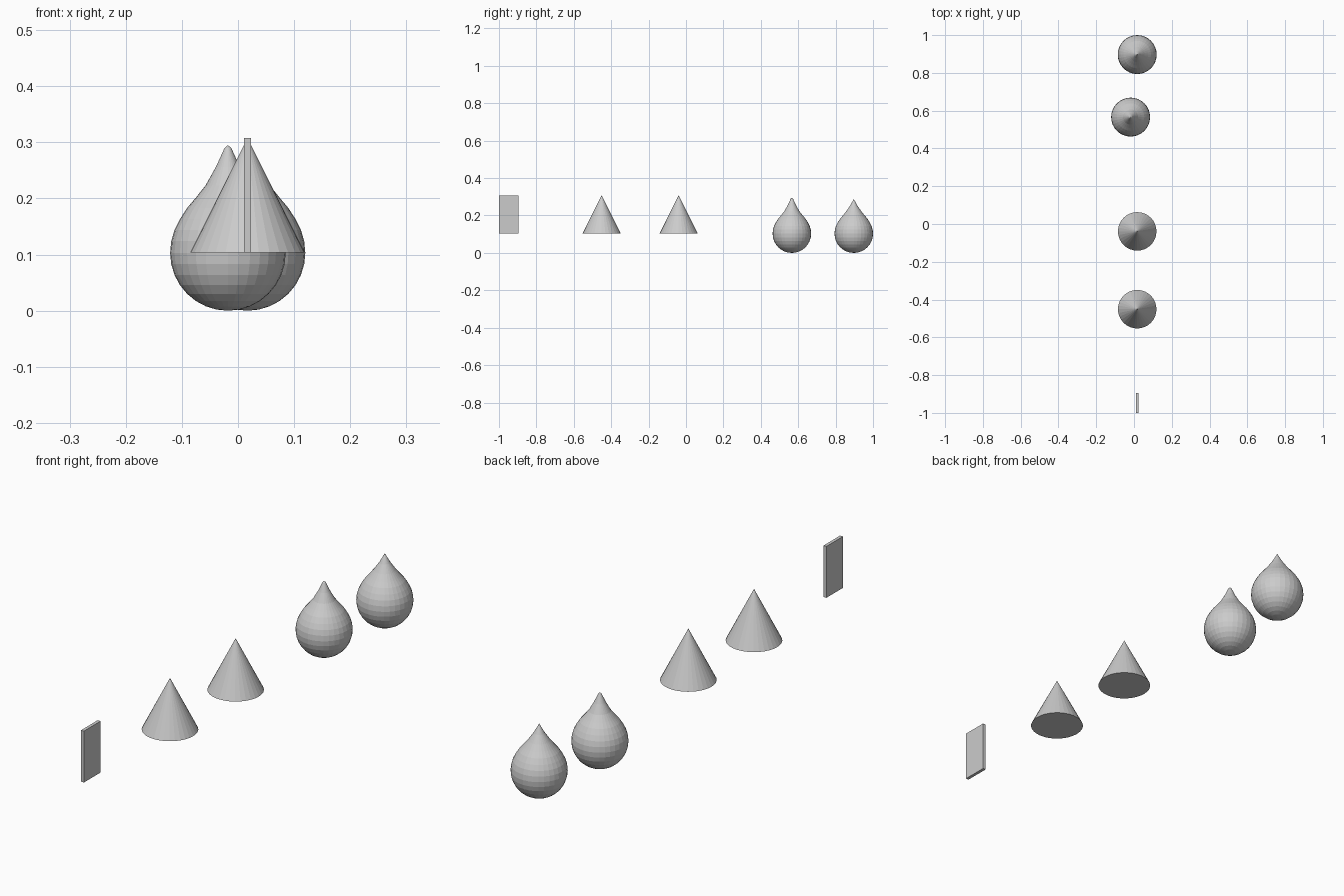
import bpy, bmesh
from math import sin, cos, pi

if "Cube" in bpy.data.objects:
    bpy.data.objects.remove(bpy.data.objects["Cube"])

R = 0.103      # drop radius, also height of its widest ring
SIDES = 32


def add_object(name, bm, loc):
    bmesh.ops.recalc_face_normals(bm, faces=bm.faces)
    me = bpy.data.meshes.new(name)
    bm.to_mesh(me)
    bm.free()
    ob = bpy.data.objects.new(name, me)
    ob.location = loc
    bpy.context.collection.objects.link(ob)


def lathe(name, profile, loc):
    """Revolve (radius, z) points round z; flat-shaded facets."""
    bm = bmesh.new()
    verts = [bm.verts.new((r, 0, z)) for r, z in profile]
    edges = [bm.edges.new(p) for p in zip(verts, verts[1:])]
    bmesh.ops.spin(bm, geom=verts + edges, axis=(0, 0, 1), cent=(0, 0, 0),
                   angle=2 * pi, steps=SIDES, use_merge=True)
    bmesh.ops.remove_doubles(bm, verts=bm.verts, dist=1e-5)
    add_object(name, bm, loc)


# Teardrops: round lower half, top drawn up into a point
lower = [(R * sin(i * pi / 16), R - R * cos(i * pi / 16)) for i in range(9)]
lower[0] = (0, 0)
shoulder = [(0.101, 0.124), (0.0952, 0.144), (0.0856, 0.163),
            (0.0728, 0.183), (0.0575, 0.201), (0.040, 0.223)]
tip_a = [(0.021, 0.257), (0.006, 0.290), (0, 0.295)]
tip_b = [(0.020, 0.252), (0, 0.288)]
lathe("front_teardrop", lower + shoulder + tip_a, (-0.018, 0.566, 0))
lathe("back_teardrop", lower + shoulder + tip_b, (0.017, 0.897, 0))

# Cones
for name, y in (("front_cone", -0.451), ("back_cone", -0.039)):
    lathe(name, [(0, 0), (0.102, 0), (0, 0.204)], (0.017, y, 0.104))

# Thin upright plate
bm = bmesh.new()
bmesh.ops.create_cube(bm, size=1)
bmesh.ops.scale(bm, vec=(0.013, 0.104, 0.204), verts=bm.verts)
add_object("plate", bm, (0.017, -0.948, 0.206))
